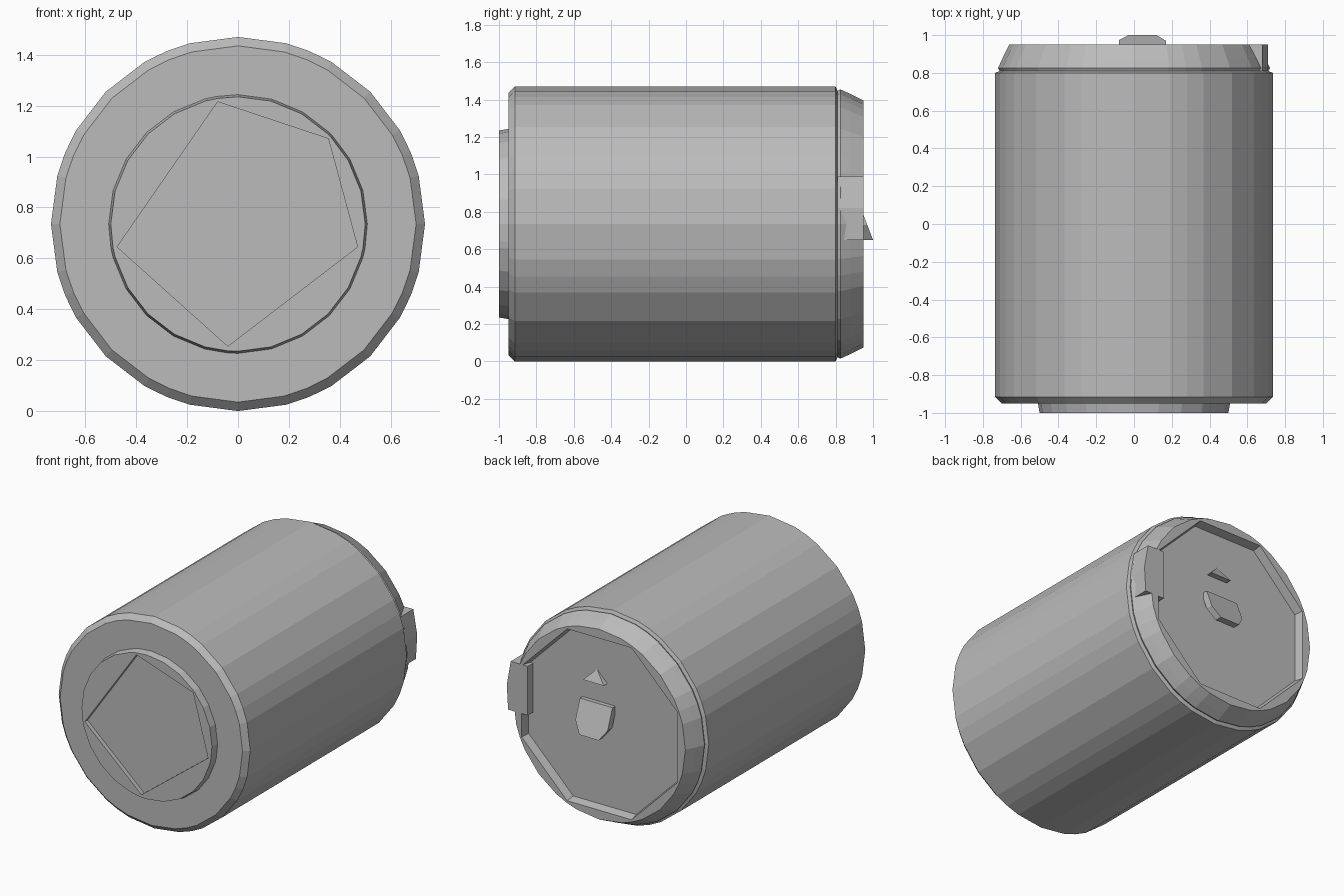
import bpy, bmesh
from math import sin, cos, pi, hypot, atan2

cube = bpy.data.objects.get("Cube")
if cube:
    bpy.data.objects.remove(cube)

R = 0.735          # can radius, also the height of its axis
SIDES = 24

grey = bpy.data.materials.new("brushed grey")
grey.use_nodes = True
colour = (0.5, 0.5, 0.5, 1)
grey.diffuse_color = colour
grey.node_tree.nodes["Principled BSDF"].inputs["Base Color"].default_value = colour


def finish(name, bm):
    bmesh.ops.recalc_face_normals(bm, faces=bm.faces)
    mesh = bpy.data.meshes.new(name)
    bm.to_mesh(mesh)
    bm.free()
    mesh.materials.append(grey)
    obj = bpy.data.objects.new(name, mesh)
    bpy.context.collection.objects.link(obj)
    return obj


def polygon_radius(corners, a):
    """Distance from the axis to a polygon's edge in direction a."""
    d = (cos(a), sin(a))
    for p, q in zip(corners, corners[1:] + corners[:1]):
        e = (q[0] - p[0], q[1] - p[1])
        det = d[0] * e[1] - d[1] * e[0]
        if abs(det) < 1e-9:
            continue
        t = (p[0] * e[1] - p[1] * e[0]) / det
        s = (p[0] * d[1] - p[1] * d[0]) / det
        if t > 0 and -1e-6 <= s <= 1 + 1e-6:
            return t
    return hypot(*corners[0])


def lathe(name, profile):
    """Rings along y; a ring is a radius or a list of polygon corners."""
    bm = bmesh.new()
    angles = [2 * pi * i / SIDES for i in range(SIDES)]
    if any(isinstance(r, list) for r, y in profile):
        for r, y in profile:
            if isinstance(r, list):
                angles += [atan2(z, x) % (2 * pi) for x, z in r]
        angles = sorted(set(round(a, 4) for a in angles))
    rings = []
    for r, y in profile:
        ring = []
        for a in angles:
            rad = polygon_radius(r, a) if isinstance(r, list) else r
            ring.append(bm.verts.new((rad * cos(a), y, R + rad * sin(a))))
        rings.append(ring)
    n = len(angles)
    for low, high in zip(rings, rings[1:]):
        for i in range(n):
            j = (i + 1) % n
            bm.faces.new((low[i], low[j], high[j], high[i]))
    bm.faces.new(rings[0])
    bm.faces.new(rings[-1])
    return finish(name, bm)


def plate(name, outline, outer_y, inner_y):
    """Solid from an x, z outline; y of both faces follows from z."""
    bm = bmesh.new()
    front = [bm.verts.new((x, outer_y(z), z)) for x, z in outline]
    back = [bm.verts.new((x, inner_y(z), z)) for x, z in outline]
    bm.faces.new(front)
    bm.faces.new(back)
    n = len(outline)
    for i in range(n):
        j = (i + 1) % n
        bm.faces.new((front[i], front[j], back[j], back[i]))
    return finish(name, bm)


# Can body with chamfered base, stepped neck, rim and sunken lid
lid = [(0.645 * cos(pi * (i + 0.5) / 4), 0.645 * sin(pi * (i + 0.5) / 4)) for i in range(8)]
inner_lid = [(x * 0.98, z * 0.98) for x, z in lid]
lathe("can_body", [
    (0.5, -0.95), (0.70, -0.95), (R, -0.915), (R, 0.80),
    (0.712, 0.81), (0.72, 0.825), (0.695, 0.88), (0.66, 0.95),
    (lid, 0.95), (inner_lid, 0.89)])

# Raised foot on the base, with a shallow five-sided recess
recess = [(0.47, -0.09), (0.355, 0.335), (-0.08, 0.48), (-0.475, -0.09), (-0.04, -0.48)]
lathe("base_foot", [
    (0.51, -0.94), (0.5, -1.0), (recess, -1.0), (recess, -0.97)])

# Pull tab, tilted away from the lid at its lower end
plate("pull_tab",
      [(-0.08, 0.86), (0.17, 0.86), (0.17, 0.73), (0.12, 0.65), (-0.03, 0.65), (-0.08, 0.72)],
      lambda z: 0.92 + (0.86 - z) * 0.38,
      lambda z: 0.87 + (0.86 - z) * 0.38)

# Small wedge on the lid above the tab
plate("lid_wedge",
      [(-0.02, 1.0), (0.14, 1.0), (0.06, 1.08)],
      lambda z: 0.89 + (1.08 - z) * 0.5,
      lambda z: 0.88)

# Flat patch bridging the rim on the left
plate("rim_patch",
      [(0.55, 0.65), (0.70, 0.65), (0.71, 0.82), (0.68, 0.99), (0.55, 0.99)],
      lambda z: 0.95,
      lambda z: 0.81)
